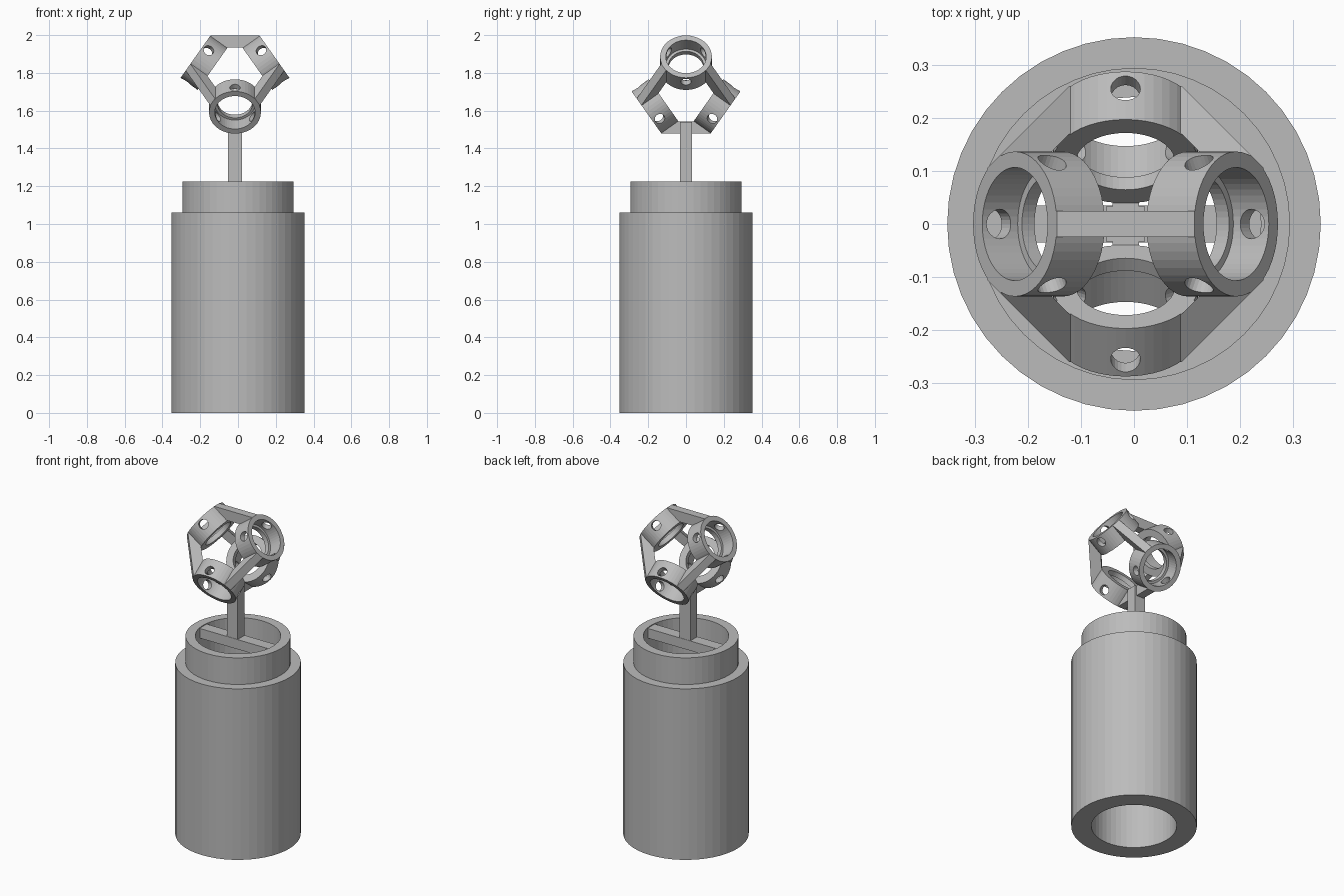
import bpy, bmesh, math
from itertools import combinations
from mathutils import Matrix, Vector

cube = bpy.data.objects.get("Cube")
if cube:
    bpy.data.objects.remove(cube, do_unlink=True)

GREY = (0.5, 0.5, 0.5, 1)
mat = bpy.data.materials.new("plain grey")
mat.use_nodes = True
mat.diffuse_color = GREY
for node in mat.node_tree.nodes:
    if node.type == 'BSDF_PRINCIPLED':
        node.inputs["Base Color"].default_value = GREY

SIDES = 48
HUB = Vector((-0.016, 0, 1.738))      # centre of the ring cluster
RING_R, RING_IN, RING_OUT = 0.137, 0.145, 0.256


def add_object(name, bm, matrix=Matrix()):
    bmesh.ops.recalc_face_normals(bm, faces=bm.faces[:])
    mesh = bpy.data.meshes.new(name)
    bm.to_mesh(mesh)
    bm.free()
    mesh.materials.append(mat)
    obj = bpy.data.objects.new(name, mesh)
    obj.matrix_world = matrix
    bpy.context.collection.objects.link(obj)
    return obj


def lathe(name, profile, matrix=Matrix()):
    """Spin a closed (radius, height) profile around local z."""
    bm = bmesh.new()
    loops = []
    for i in range(SIDES):
        a = math.tau * i / SIDES
        loops.append([bm.verts.new((r * math.cos(a), r * math.sin(a), h))
                      for r, h in profile])
    n = len(profile)
    for i in range(SIDES):
        p, q = loops[i], loops[(i + 1) % SIDES]
        for j in range(n):
            k = (j + 1) % n
            bm.faces.new((p[j], q[j], q[k], p[k]))
    return add_object(name, bm, matrix)


def box(name, centre, size):
    bm = bmesh.new()
    bmesh.ops.create_cube(bm, size=1)
    bmesh.ops.scale(bm, vec=size, verts=bm.verts)
    bmesh.ops.translate(bm, vec=centre, verts=bm.verts)
    return add_object(name, bm)


def frame(x, y, z):
    """Matrix at the hub with the given axes."""
    m = Matrix((x, y, z)).transposed().to_4x4()
    m.translation = HUB
    return m


# Hollow stepped body
lathe("body", [(0.24, 0), (0.353, 0), (0.353, 1.06),
               (0.295, 1.06), (0.295, 1.225), (0.24, 1.225)])

# Crossbar in the mouth, and the post holding the cluster
box("crossbar", (0, 0, 1.19), (0.49, 0.07, 0.06))
box("post", (HUB.x, 0, 1.37), (0.074, 0.066, 0.34))

# Directions of the four rings
s, c = math.sqrt(2 / 3), math.sqrt(1 / 3)
axes = [Vector(v) for v in ((s, 0, c), (-s, 0, c), (0, s, -c), (0, -s, -c))]
names = ["left_upper", "right_upper", "back_lower", "front_lower"]


def radial_hole_cutter(frame_matrix):
    """Three drills around the ring."""
    bm = bmesh.new()
    for i in range(3):
        m = (Matrix.Rotation(math.tau * i / 3, 4, 'Z')
             @ Matrix.Translation((0.12, 0, 0.218))
             @ Matrix.Rotation(math.pi / 2, 4, 'Y'))
        bmesh.ops.create_cone(bm, cap_ends=True, segments=24, radius1=0.028,
                              radius2=0.028, depth=0.1, matrix=m)
    cutter = add_object("hole_cutter", bm, frame_matrix)
    cutter.hide_render = True
    return cutter


# Rings with an inner lip and three radial holes
for i, axis in enumerate(axes):
    other = axes[i ^ 1]
    u = -(other - other.dot(axis) * axis).normalized()
    m = frame(u, axis.cross(u), axis)
    ring = lathe(names[i] + "_ring",
                 [(0.093, RING_IN), (RING_R, RING_IN), (RING_R, RING_OUT),
                  (0.107, RING_OUT), (0.107, 0.174), (0.093, 0.174)], m)
    cutter = radial_hole_cutter(m)
    mod = ring.modifiers.new("holes", 'BOOLEAN')
    mod.operation = 'DIFFERENCE'
    mod.solver = 'EXACT'
    mod.object = cutter
    bpy.context.view_layer.objects.active = ring
    bpy.ops.object.modifier_apply(modifier=mod.name)
    bpy.data.objects.remove(cutter, do_unlink=True)

# Struts joining each pair of rings, ends sunk slightly into the ring walls
def edge_point(distance, radius):
    return Vector((s * distance - c * radius, c * distance + s * radius))


half = [edge_point(RING_OUT, RING_R), edge_point(RING_OUT, RING_R - 0.01),
        edge_point(RING_IN, RING_R - 0.01), edge_point(RING_IN, RING_R)]
outline = half + [Vector((-p.x, p.y)) for p in reversed(half)]
for (i, a), (j, b) in combinations(enumerate(axes), 2):
    mid, along = (a + b).normalized(), (b - a).normalized()
    bm = bmesh.new()
    face = bm.faces.new([bm.verts.new((p.x, -0.025, p.y)) for p in outline])
    side = bmesh.ops.extrude_face_region(bm, geom=[face])
    bmesh.ops.translate(bm, vec=(0, 0.05, 0), verts=[
        v for v in side["geom"] if isinstance(v, bmesh.types.BMVert)])
    add_object(f"strut_{names[i]}_to_{names[j]}", bm,
               frame(along, mid.cross(along), mid))
